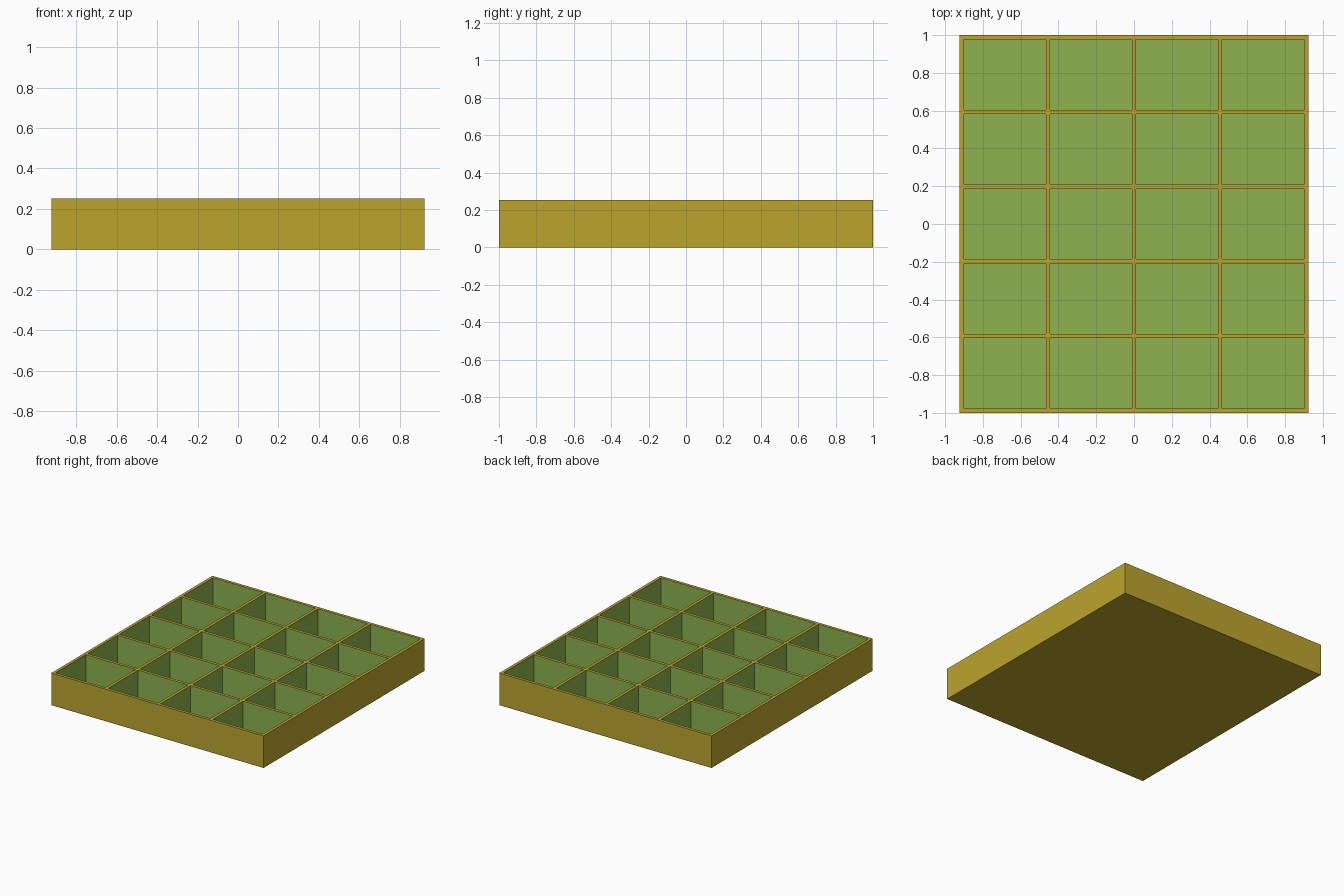
import bpy, bmesh

if "Cube" in bpy.data.objects:
    bpy.data.objects.remove(bpy.data.objects["Cube"])

WIDTH, LENGTH, HEIGHT = 1.845, 2.0, 0.252
COLS, ROWS = 4, 5
WALL, FLOOR = 0.023, 0.023


def material(name, rgb):
    m = bpy.data.materials.new(name)
    m.diffuse_color = (*rgb, 1)
    m.use_nodes = True
    m.node_tree.nodes["Principled BSDF"].inputs["Base Color"].default_value = m.diffuse_color
    return m


def wall_lines(size, count):
    # both edges of every wall along one axis
    pitch = (size - WALL) / count
    return [-size / 2 + i * pitch + e for i in range(count + 1) for e in (0, WALL)]


xs, ys = wall_lines(WIDTH, COLS), wall_lines(LENGTH, ROWS)
bm = bmesh.new()

# Top plane divided into wall tops and compartment openings
verts = [[bm.verts.new((x, y, HEIGHT)) for y in ys] for x in xs]
cells = []
for i in range(len(xs) - 1):
    for j in range(len(ys) - 1):
        f = bm.faces.new((verts[i][j], verts[i + 1][j],
                          verts[i + 1][j + 1], verts[i][j + 1]))
        if i % 2 and j % 2:
            cells.append(f)

# Outer sides and underside
rim = [e for e in bm.edges if e.is_boundary]
sides = bmesh.ops.extrude_edge_only(bm, edges=rim)["geom"]
for v in sides:
    if isinstance(v, bmesh.types.BMVert):
        v.co.z = 0
bmesh.ops.holes_fill(bm, edges=[e for e in bm.edges if e.is_boundary], sides=0)

# Compartments sunk to the floor, with green lining
for f in cells:
    ring = bmesh.ops.extrude_discrete_faces(bm, faces=[f])["faces"][0]
    ring.material_index = 1
    for v in ring.verts:
        v.co.z = FLOOR
bmesh.ops.remove_doubles(bm, verts=bm.verts[:], dist=1e-5)
for f in bm.faces:
    inside = all(abs(v.co.x) < WIDTH / 2 - 0.01 and abs(v.co.y) < LENGTH / 2 - 0.01
                 for v in f.verts)
    if inside and min(v.co.z for v in f.verts) < HEIGHT - 0.01:
        f.material_index = 1
bmesh.ops.recalc_face_normals(bm, faces=bm.faces[:])

mesh = bpy.data.meshes.new("compartment_tray")
bm.to_mesh(mesh)
bm.free()
mesh.materials.append(material("ochre", (0.50, 0.375, 0.027)))
mesh.materials.append(material("leaf green", (0.266, 0.445, 0.077)))
tray = bpy.data.objects.new("compartment_tray", mesh)
bpy.context.collection.objects.link(tray)
